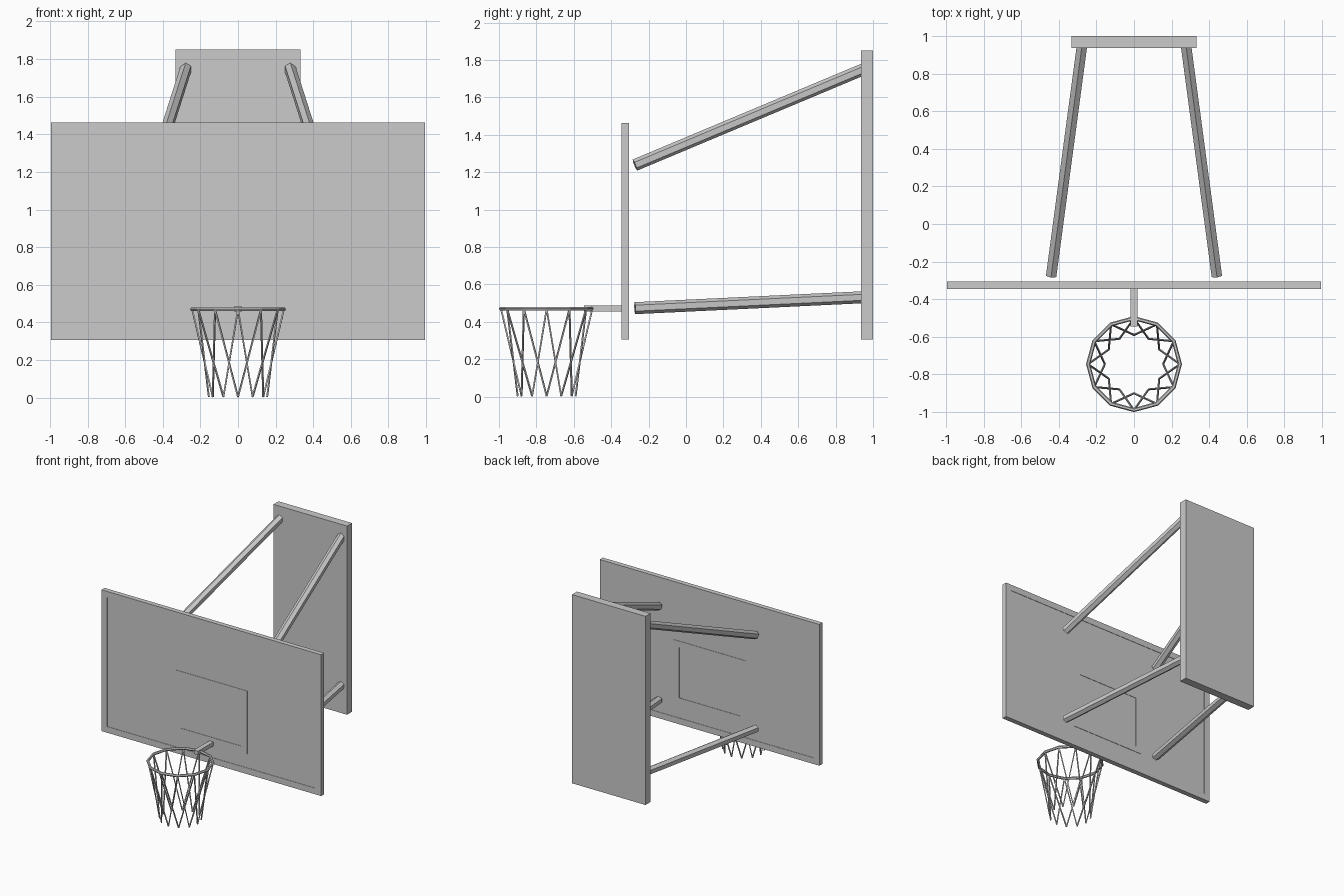
import bpy, bmesh, math
from mathutils import Vector

if "Cube" in bpy.data.objects:
    bpy.data.objects.remove(bpy.data.objects["Cube"])


def finish(bm, name):
    bmesh.ops.recalc_face_normals(bm, faces=bm.faces)
    me = bpy.data.meshes.new(name)
    bm.to_mesh(me)
    bm.free()
    ob = bpy.data.objects.new(name, me)
    bpy.context.collection.objects.link(ob)
    return ob


def add_box(bm, lo, hi):
    lo, hi = Vector(lo), Vector(hi)
    vs = bmesh.ops.create_cube(bm, size=1)["verts"]
    for v in vs:
        v.co = (lo + hi) / 2 + v.co * (hi - lo)


def box(name, lo, hi):
    bm = bmesh.new()
    add_box(bm, lo, hi)
    return finish(bm, name)


def add_bar(bm, p, q, r, sides):
    """Straight faceted bar from p to q with one corner pointing up."""
    p, q = Vector(p), Vector(q)
    rot = (q - p).to_track_quat('Z', 'Y')
    rings = []
    for end in (p, q):
        ring = []
        for i in range(sides):
            a = math.pi / 2 + math.tau * i / sides
            ring.append(bm.verts.new(end + rot @ Vector((r * math.cos(a), r * math.sin(a), 0))))
        rings.append(ring)
    for i in range(sides):
        j = (i + 1) % sides
        bm.faces.new((rings[0][i], rings[0][j], rings[1][j], rings[1][i]))
    bm.faces.new(rings[0][::-1])
    bm.faces.new(rings[1])


def frame(name, x, z0, z1, w, y0, y1):
    """Thin rectangular marking made of a mitre-free outline."""
    bm = bmesh.new()
    loops = []
    for y in (y0, y1):
        for d in (0, w):
            loops.append([bm.verts.new(c) for c in (
                (-x + d, y, z0 + d), (x - d, y, z0 + d), (x - d, y, z1 - d), (-x + d, y, z1 - d))])
    fo, fi, bo, bi = loops
    for a, b in ((fo, fi), (fi, bi), (bi, bo), (bo, fo)):
        for i in range(4):
            j = (i + 1) % 4
            bm.faces.new((a[i], a[j], b[j], b[i]))
    return finish(bm, name)


# Backboard with raised markings on both faces
box("backboard", (-0.995, -0.342, 0.305), (0.995, -0.308, 1.462))
frame("border_marking", 0.995, 0.305, 1.462, 0.05, -0.345, -0.305)
frame("target_marking", 0.325, 0.47, 0.985, 0.05, -0.345, -0.305)

# Wall plate
box("wall_plate", (-0.333, 0.935, 0.305), (0.333, 1.0, 1.85))

# Hexagonal support arms
for side, s in (("left", -1), ("right", 1)):
    for level, z0, z1 in (("upper", 1.238, 1.755), ("lower", 0.473, 0.532)):
        bm = bmesh.new()
        add_bar(bm, (s * 0.44, -0.273, z0), (s * 0.275, 0.96, z1), 0.032, 6)
        finish(bm, f"{side}_{level}_arm")

# Rim bracket
box("rim_bracket", (-0.019, -0.545, 0.455), (0.019, -0.342, 0.487))

# Twelve-sided rim
CY, N = -0.745, 12
bpy.ops.mesh.primitive_torus_add(location=(0, CY, 0.47), major_segments=N, minor_segments=6,
                                 major_radius=0.244, minor_radius=0.011)
bpy.context.object.name = "rim"


# Net of crossing cords
def ring_point(k, r, z):
    a = math.tau * k / N
    return (r * math.cos(a), CY + r * math.sin(a), z)


bm = bmesh.new()
for k in range(N):
    for step in (-1, 1):
        add_bar(bm, ring_point(k, 0.244, 0.47), ring_point(k + step, 0.155, 0.003), 0.0055, 4)
finish(bm, "net")
